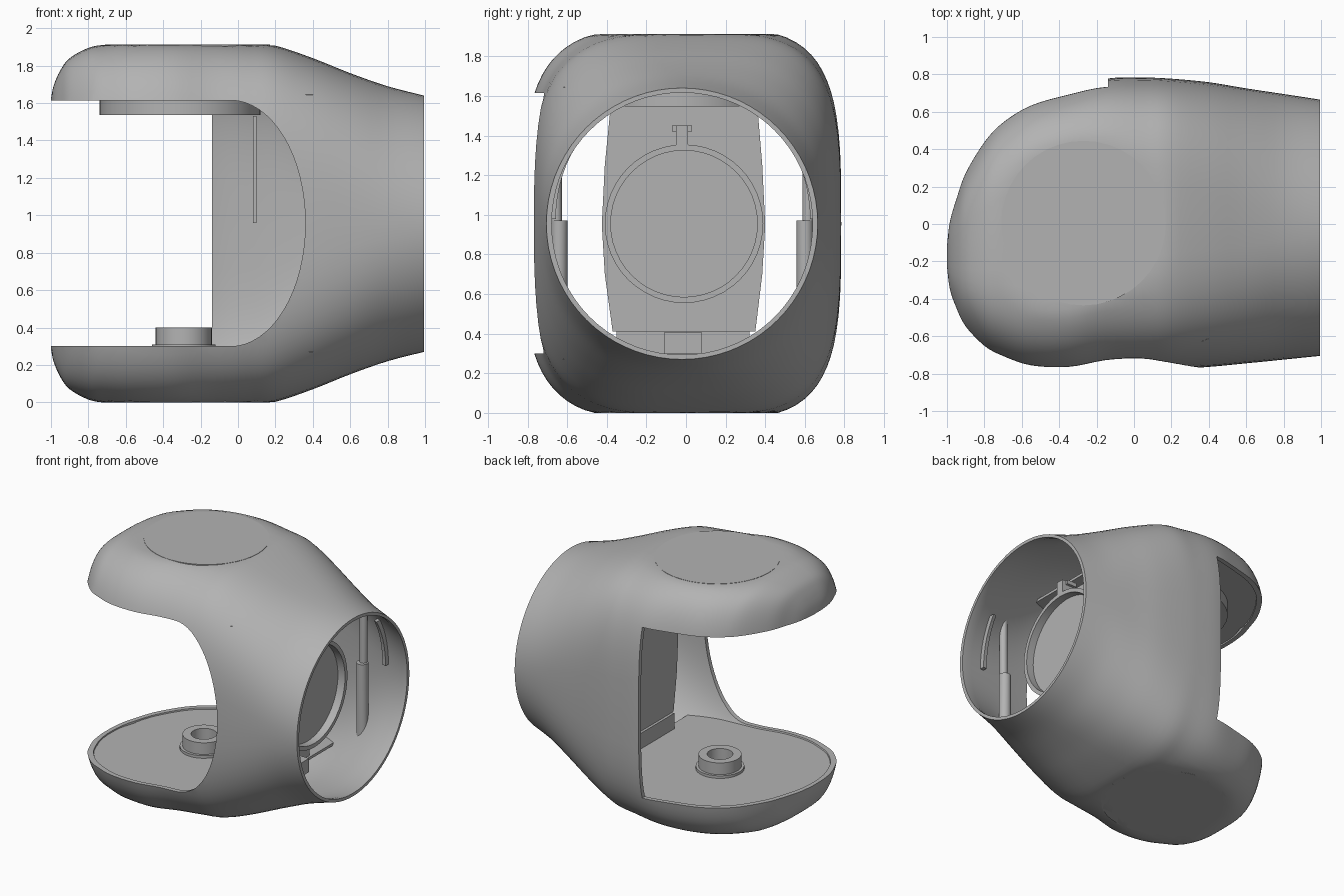
import bpy, bmesh, math
from mathutils import Vector, Matrix

if "Cube" in bpy.data.objects:
    bpy.data.objects.remove(bpy.data.objects["Cube"])

grey = bpy.data.materials.new("plain grey")
grey.use_nodes = True
grey.diffuse_color = (0.45, 0.45, 0.45, 1)
grey.node_tree.nodes["Principled BSDF"].inputs["Base Color"].default_value = (0.45, 0.45, 0.45, 1)

MID = 0.955          # height of the body's axis
WALL = 0.03          # shell thickness

# body sections: x, y centre, half width, half height, squareness
KEYS = [
    (-1.0, -.18, .11, .67, 3.5), (-.985, -.175, .24, .74, 3.5),
    (-.95, -.165, .345, .82, 3.5), (-.9, -.145, .46, .885, 3.6),
    (-.8, -.115, .588, .94, 3.8), (-.7, -.09, .667, .96, 3.9),
    (-.55, -.07, .735, .98, 4), (-.35, -.045, .768, .99, 4),
    (-.15, -.005, .782, .985, 3.7), (.05, 0, .783, .97, 3.5),
    (.2, 0, .777, .952, 3.4), (.4, -.003, .761, .885, 3),
    (.6, -.01, .735, .805, 2.6), (.8, -.015, .71, .735, 2.2),
    (.995, -.02, .685, .685, 2)]


def smooth_path(keys, steps=4):
    """Catmull-Rom interpolation of the section keys."""
    out = []
    for i in range(len(keys) - 1):
        a, b, c, d = (keys[min(max(j, 0), len(keys) - 1)] for j in range(i - 1, i + 3))
        for s in range(steps):
            t = s / steps
            out.append(tuple(q + t / 2 * (r - p + t * (2*p - 5*q + 4*r - w + t * (3*(q - r) + w - p)))
                             for p, q, r, w in zip(a, b, c, d)))
    return out + [keys[-1]]


SECTIONS = smooth_path(KEYS)


def finish(name, bm, smooth=True):
    bmesh.ops.recalc_face_normals(bm, faces=bm.faces)
    me = bpy.data.meshes.new(name)
    bm.to_mesh(me)
    bm.free()
    ob = bpy.data.objects.new(name, me)
    bpy.context.collection.objects.link(ob)
    me.materials.append(grey)
    if smooth:
        shade(ob)
    return ob


def activate(ob):
    bpy.ops.object.select_all(action='DESELECT')
    ob.select_set(True)
    bpy.context.view_layer.objects.active = ob


def shade(ob):
    activate(ob)
    bpy.ops.object.shade_smooth_by_angle(angle=math.radians(32))


def power(v, e):
    return math.copysign(abs(v) ** e, v)


def loft(name, inset=0.0, count=72):
    """Closed body through all sections, shrunk by the inset; flat areas lean slightly back."""
    bm = bmesh.new()
    rings = []
    top = MID - inset
    for i, (x, yc, hy, h, n) in enumerate(SECTIONS):
        if inset:
            x = 1.1 if i == len(SECTIONS) - 1 else x * (1 - inset) if x < 0 else x
        ring = []
        for k in range(count):
            a = math.tau * k / count
            y = yc + (hy - inset) * power(math.cos(a), 2 / n)
            z = (h - inset) * power(math.sin(a), 2 / n)
            z = min(max(z, -top), top)
            ring.append(bm.verts.new((x, y + .02 * (n - 2) * (z / top) ** 4, MID + z)))
        rings.append(ring)
    for r, s in zip(rings, rings[1:]):
        for k in range(count):
            j = (k + 1) % count
            bm.faces.new((r[k], r[j], s[j], s[k]))
    bm.faces.new(rings[0])
    bm.faces.new(rings[-1])
    return finish(name, bm, False)


def prism(name, points, axis, start, end, smooth=True):
    """Extrude a 2D outline along an axis (0 = x, 1 = y, 2 = z)."""
    bm = bmesh.new()

    def place(p, d):
        v = list(p)
        v.insert(axis, d)
        return bm.verts.new(v)
    face = bm.faces.new([place(p, start) for p in points])
    res = bmesh.ops.extrude_face_region(bm, geom=[face])
    move = Vector((0, 0, 0))
    move[axis] = end - start
    bmesh.ops.translate(bm, vec=move, verts=[g for g in res["geom"] if isinstance(g, bmesh.types.BMVert)])
    return finish(name, bm, smooth)


def box(name, x, y, z):
    return prism(name, [(x[0], y[0]), (x[1], y[0]), (x[1], y[1]), (x[0], y[1])], 2, z[0], z[1], False)


def circle(cx, cy, r, n=40):
    return [(cx + r * math.cos(math.tau * k / n), cy + r * math.sin(math.tau * k / n)) for k in range(n)]


def tube(name, centre, axis, profile, n=40):
    """Spin a closed (radius, height) profile around x or z."""
    bm = bmesh.new()
    vs = [bm.verts.new((r, 0, h)) for r, h in profile]
    es = [bm.edges.new((vs[i], vs[i - 1])) for i in range(len(vs))]
    bmesh.ops.spin(bm, geom=vs + es, axis=(0, 0, 1), cent=(0, 0, 0), angle=math.tau, steps=n)
    bmesh.ops.remove_doubles(bm, verts=bm.verts, dist=1e-5)
    if axis == 'x':
        bmesh.ops.transform(bm, matrix=Matrix.Rotation(math.pi / 2, 4, 'Y'), verts=bm.verts)
    bmesh.ops.translate(bm, vec=centre, verts=bm.verts)
    return finish(name, bm)


def combine(ob, cutter, operation='DIFFERENCE'):
    mod = ob.modifiers.new("cut", 'BOOLEAN')
    mod.operation, mod.solver, mod.object = operation, 'EXACT', cutter
    activate(ob)
    bpy.ops.object.modifier_apply(modifier=mod.name)
    bpy.data.objects.remove(cutter)


def trim(ob):
    """Keep only what lies inside the shell wall."""
    combine(ob, loft("trim_body", WALL / 2), 'INTERSECT')
    return ob


# hollow shell, open at the collar end and split by the jaw slot
shell = loft("shell")
combine(shell, loft("cavity", WALL))
LOW, HIGH = 0.30, 1.615
half = (HIGH - LOW) / 2
arc = [(-.04 + .4 * math.cos(a), LOW + half + half * math.sin(a))
       for a in (math.pi * (k / 32 - .5) for k in range(33))]
combine(shell, prism("front_slot", [(-2, LOW)] + arc + [(-2, HIGH)], 1, -2, 0, False))
combine(shell, box("back_slot", (-2, -.14), (-.01, 2), (LOW, HIGH)))
shade(shell)


# flat plates closing the two jaws
def jaw_plate(name, z, thick):
    left, right = [], []
    for x, yc, hy, h, n in SECTIONS:
        t = abs(z - MID) / h
        if t < 1 and x < .42:
            w = hy * (1 - t ** n) ** (1 / n) - .02
            if w > .02:
                left.append((max(x, -.98 + .01 * len(left)) if x < -.95 else x, yc + w))
                right.append((left[-1][0], yc - w))
    return prism(name, left + right[::-1], 2, z, z + thick, False)


jaw_plate("lower_jaw_plate", LOW - .01, -.02)
jaw_plate("upper_jaw_plate", HIGH + .01, .02)

# round pads: raised caps outside, thick disc under the upper jaw
prism("top_cap", circle(-.27, .005, .44), 2, 1.885, 1.912)
prism("bottom_cap", circle(-.27, .005, .44), 2, 0, .025)
prism("upper_jaw_disc", circle(-.31, -.02, .43), 2, 1.535, 1.63)

# socket on the lower jaw
tube("socket", (-.29, 0, LOW - .015), 'z',
     [(.09, 0), (.17, 0), (.17, .025), (.15, .025), (.15, .115), (.09, .115)])
prism("socket_floor", circle(-.29, 0, .1), 2, LOW - .015, LOW + .01)

# upright panel with its foot
prism("panel", [(-.37, .41), (-.41, .7), (-.425, .95), (-.41, 1.25), (-.38, 1.55),
                (.36, 1.55), (.385, 1.25), (.4, .95), (.385, .7), (.35, .41)], 0, .365, .4, False)
box("panel_foot", (.345, .385), (-.35, .32), (.27, .41))
box("foot_block", (.385, .55), (-.11, .08), (.3, .405))

# round holder facing the collar
tube("holder_ring", (.4, -.01, MID), 'x', [(.37, 0), (.4, 0), (.4, .26), (.37, .26)], 48)
prism("holder_disc", circle(-.01, MID, .375, 48), 0, .56, .6)
box("holder_clip", (.55, .66), (-.05, .01), (1.33, 1.45))
box("holder_clip_head", (.55, .63), (-.07, .03), (1.42, 1.45))

# guide rods and curved ribs on both inner walls, fitted to the shell
for side, label in ((1, "back"), (-1, "front")):
    y = side * .62 - .02
    trim(prism(label + "_rod_lower", circle(.64, y, .042, 20), 2, .4, .97))
    trim(prism(label + "_rod_upper", circle(.64, y + side * .015, .028, 20), 2, .96, 1.5))
    rib = trim(box(label + "_rib", (.79, .82), sorted((side * .3, side * .8)), (.98, 1.36)))
    combine(rib, loft("rib_inner", WALL + .035))
box("back_wall_rib", (.08, .1), (.69, .735), (.96, 1.53))
